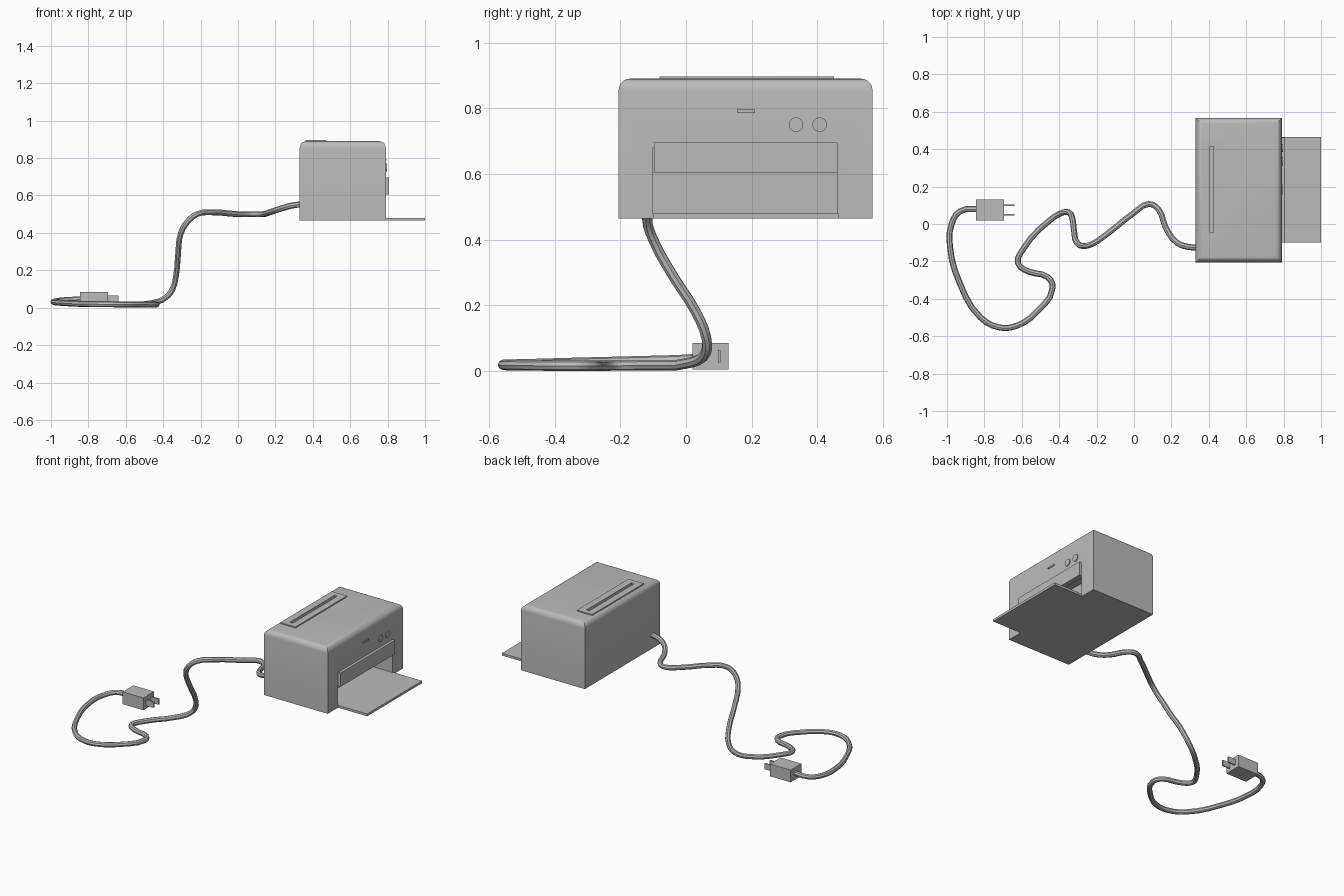
import bpy
import bmesh
import math

old = bpy.data.objects.get("Cube")
if old:
    bpy.data.objects.remove(old, do_unlink=True)

# Single plain grey for the whole model
GREY = (0.5, 0.5, 0.5, 1.0)
grey = bpy.data.materials.new("plain grey")
grey.use_nodes = True
grey.diffuse_color = GREY
grey.node_tree.nodes["Principled BSDF"].inputs["Base Color"].default_value = GREY


def activate(obj):
    bpy.ops.object.select_all(action='DESELECT')
    obj.select_set(True)
    bpy.context.view_layer.objects.active = obj


def finish(name, bm):
    """Turn a bmesh into a named grey object."""
    mesh = bpy.data.meshes.new(name)
    bm.to_mesh(mesh)
    bm.free()
    mesh.materials.append(grey)
    obj = bpy.data.objects.new(name, mesh)
    bpy.context.collection.objects.link(obj)
    return obj


def box(name, xs, ys, zs, round_top=0.0):
    """Box from x, y and z ranges, with optionally rounded top edges."""
    bm = bmesh.new()
    bmesh.ops.create_cube(bm, size=1)
    for v in bm.verts:
        for axis, (low, high) in enumerate((xs, ys, zs)):
            v.co[axis] = high if v.co[axis] > 0 else low
    if round_top:
        edges = [e for e in bm.edges if all(v.co.z == max(zs) or
                 abs(v.co.z - zs[1]) < 1e-5 for v in e.verts)]
        bmesh.ops.bevel(bm, geom=edges, offset=round_top, segments=5,
                        profile=0.5, affect='EDGES')
    return finish(name, bm)


def cut(target, cutter):
    """Subtract the cutter from the target and discard it."""
    cutter.hide_render = True
    mod = target.modifiers.new("cut", 'BOOLEAN')
    mod.operation = 'DIFFERENCE'
    mod.solver = 'EXACT'
    mod.object = cutter
    activate(target)
    bpy.ops.object.modifier_apply(modifier=mod.name)
    bpy.data.objects.remove(cutter, do_unlink=True)


def smooth(obj):
    activate(obj)
    bpy.ops.object.shade_smooth_by_angle(angle=math.radians(35))


# Printer body with the paper exit cavity
front = 0.79
body = box("body", (0.33, front), (-0.205, 0.568), (0.465, 0.89), round_top=0.035)
cut(body, box("exit_cutter", (0.65, 0.9), (-0.1, 0.46), (0.48, 0.68)))

# Paper feed plate on the top, slotted through into the body
feed_plate = box("feed_plate", (0.36, 0.47), (-0.08, 0.45), (0.88, 0.897))
for part in (body, feed_plate):
    cut(part, box("slot_cutter", (0.405, 0.425), (-0.045, 0.415), (0.86, 0.95)))
smooth(body)

# Flap over the exit, and the output tray
box("exit_flap", (0.775, 0.808), (-0.098, 0.462), (0.605, 0.695))
box("output_tray", (front, 1.0), (-0.1, 0.465), (0.465, 0.48))

# Control buttons and indicator bar
for i, y in enumerate((0.335, 0.407)):
    bm = bmesh.new()
    bmesh.ops.create_cone(bm, cap_ends=True, segments=24,
                          radius1=0.022, radius2=0.022, depth=0.02)
    button = finish("button_%d" % (i + 1), bm)
    button.rotation_euler.y = math.pi / 2
    button.location = (front - 0.004, y, 0.75)
    smooth(button)
box("indicator_bar", (0.78, 0.795), (0.155, 0.21), (0.786, 0.796))

# Power plug with two flat prongs
box("plug", (-0.845, -0.695), (0.02, 0.13), (0.005, 0.085))
for i, y in enumerate((0.049, 0.101)):
    box("prong_%d" % (i + 1), (-0.7, -0.64), (y - 0.004, y + 0.004), (0.026, 0.064))

# Power cable winding from the body down to the plug
PATH = [
    (0.36, -0.125, 0.55), (0.31, -0.125, 0.55), (0.23, -0.1, 0.53),
    (0.17, -0.02, 0.51), (0.13, 0.08, 0.5), (0.08, 0.107, 0.5),
    (0, 0.06, 0.5), (-0.14, -0.05, 0.51), (-0.22, -0.105, 0.5),
    (-0.27, -0.118, 0.46), (-0.305, -0.1, 0.4), (-0.32, -0.04, 0.29),
    (-0.33, 0.03, 0.18), (-0.35, 0.062, 0.1), (-0.385, 0.06, 0.055),
    (-0.45, 0.02, 0.027), (-0.59, -0.13, 0.018), (-0.62, -0.21, 0.017),
    (-0.56, -0.255, 0.016), (-0.46, -0.285, 0.016), (-0.435, -0.34, 0.016),
    (-0.52, -0.47, 0.017), (-0.63, -0.545, 0.018), (-0.72, -0.553, 0.019),
    (-0.82, -0.5, 0.02), (-0.93, -0.32, 0.025), (-0.984, -0.12, 0.03),
    (-0.975, 0, 0.034), (-0.93, 0.068, 0.04), (-0.83, 0.08, 0.045),
]
curve = bpy.data.curves.new("power_cable", 'CURVE')
curve.dimensions = '3D'
curve.resolution_u = 3
curve.bevel_depth = 0.016
curve.bevel_resolution = 2
curve.use_fill_caps = True
spline = curve.splines.new('BEZIER')
spline.bezier_points.add(len(PATH) - 1)
for point, co in zip(spline.bezier_points, PATH):
    point.co = co
    point.handle_left_type = point.handle_right_type = 'AUTO'
curve.materials.append(grey)
cable = bpy.data.objects.new("power_cable", curve)
bpy.context.collection.objects.link(cable)
activate(cable)
bpy.ops.object.convert(target='MESH')
smooth(bpy.context.view_layer.objects.active)
